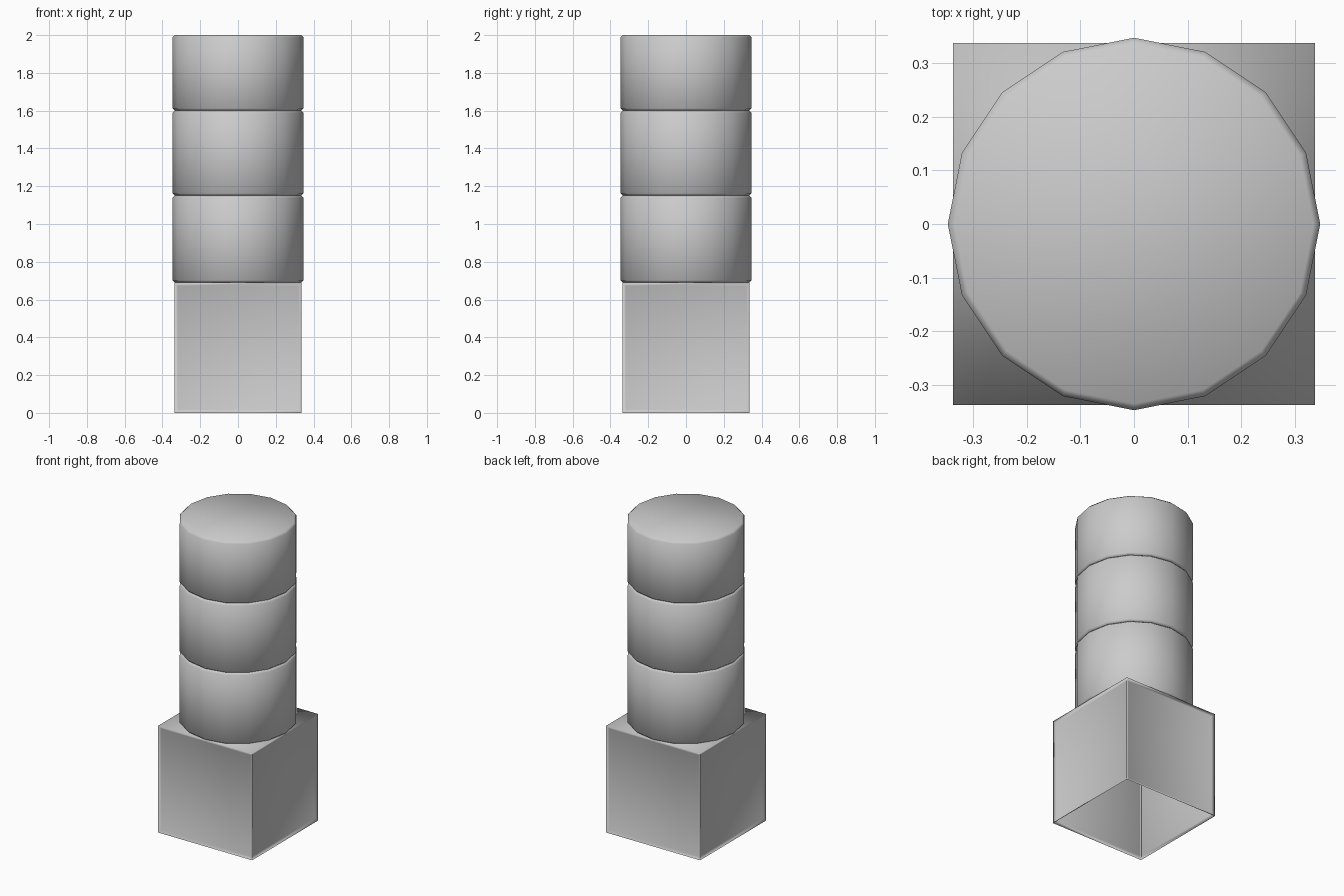
import bpy, bmesh

if "Cube" in bpy.data.objects:
    bpy.data.objects.remove(bpy.data.objects["Cube"])

BOX, BOX_H = 0.337, 0.69      # half width and height of the plinth
R, CH = 0.347, 0.012          # drum radius and edge chamfer


def make_object(name, bm):
    for f in bm.faces:
        f.smooth = True
    mesh = bpy.data.meshes.new(name)
    bm.to_mesh(mesh)
    bm.free()
    obj = bpy.data.objects.new(name, mesh)
    bpy.context.collection.objects.link(obj)
    return obj


# Square plinth: open underneath, each side dished in inside a narrow frame
bm = bmesh.new()
bmesh.ops.create_cube(bm, size=1)
for v in bm.verts:
    v.co = (v.co.x * 2 * BOX, v.co.y * 2 * BOX, (v.co.z + 0.5) * BOX_H)
bm.normal_update()
bottom = [f for f in bm.faces if f.normal.z < -0.5]
bmesh.ops.delete(bm, geom=bottom, context='FACES_ONLY')
sides = [f for f in bm.faces if abs(f.normal.z) < 0.5]
bmesh.ops.inset_individual(bm, faces=sides, thickness=0.025, depth=-0.01)
make_object("plinth", bm)


# Column drums: 16-sided cylinders with chamfered rims
def drum(name, z0, z1):
    bm = bmesh.new()
    bmesh.ops.create_cone(bm, cap_ends=True, segments=16, radius1=R, radius2=R,
                          depth=z1 - z0)
    bmesh.ops.translate(bm, verts=bm.verts, vec=(0, 0, (z0 + z1) / 2))
    rims = [e for e in bm.edges if abs(e.verts[0].co.z - e.verts[1].co.z) < 1e-4]
    bmesh.ops.bevel(bm, geom=rims, offset=CH, segments=1, affect='EDGES')
    obj = make_object(name, bm)
    bpy.ops.object.select_all(action='DESELECT')
    obj.select_set(True)
    bpy.context.view_layer.objects.active = obj
    bpy.ops.object.shade_smooth_by_angle(angle=1.0)


levels = [BOX_H, 1.15, 1.6, 2.0]
for name, z0, z1 in zip(("lower_drum", "middle_drum", "upper_drum"), levels, levels[1:]):
    drum(name, z0, z1)
